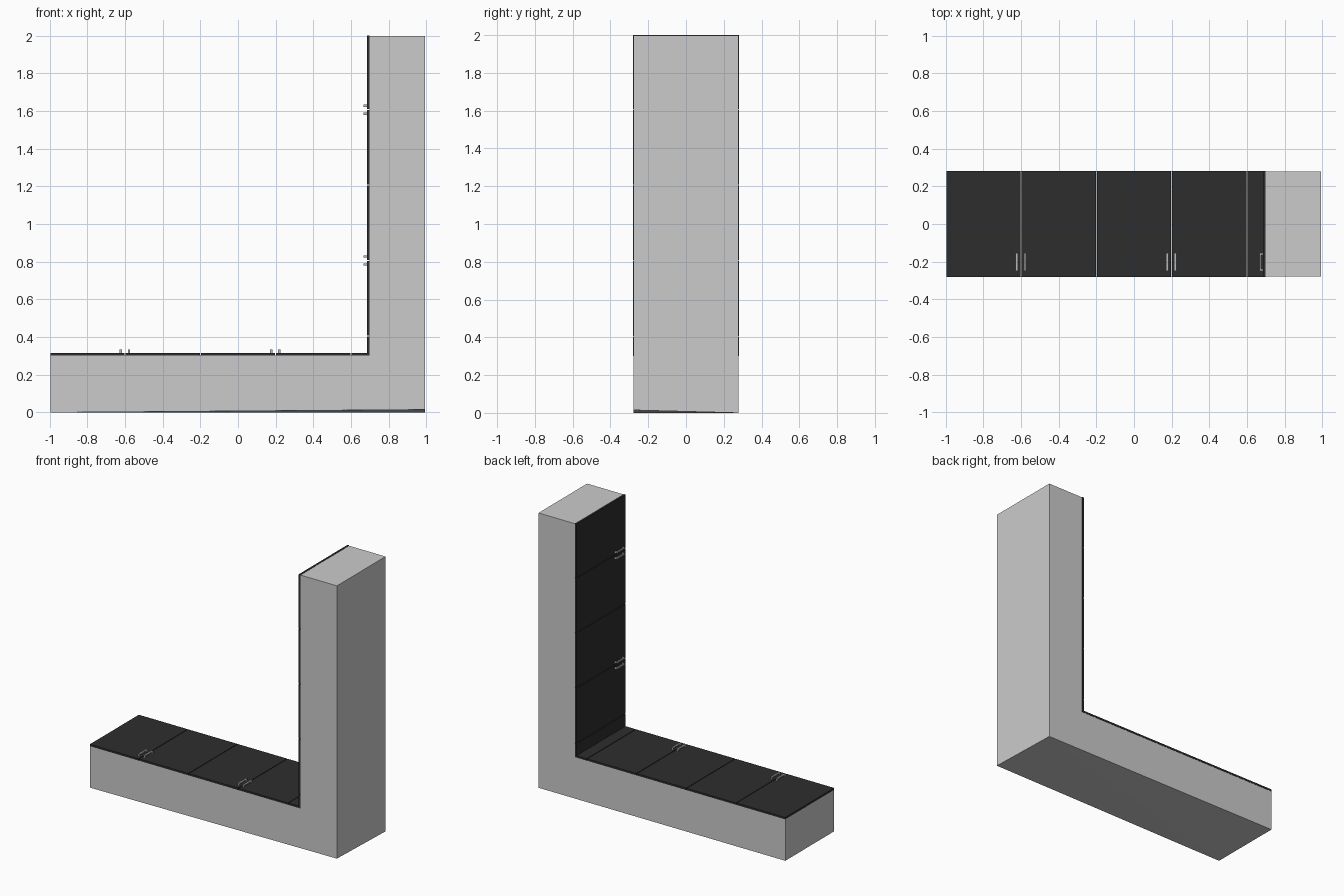
import bpy, bmesh
from mathutils import Vector

if "Cube" in bpy.data.objects:
    bpy.data.objects.remove(bpy.data.objects["Cube"])


def material(name, value):
    m = bpy.data.materials.new(name)
    m.diffuse_color = (value, value, value, 1)
    m.use_nodes = True
    m.node_tree.nodes["Principled BSDF"].inputs["Base Color"].default_value = m.diffuse_color
    return m


LIGHT = material("light grey body", 0.6)
DARK = material("charcoal doors", 0.027)
METAL = material("handle metal", 0.5)


def finish(bm, name, mat):
    bmesh.ops.recalc_face_normals(bm, faces=bm.faces[:])
    mesh = bpy.data.meshes.new(name)
    bm.to_mesh(mesh)
    bm.free()
    mesh.materials.append(mat)
    ob = bpy.data.objects.new(name, mesh)
    bpy.context.collection.objects.link(ob)
    return ob


def add_box(bm, lo, hi):
    lo, hi = Vector(lo), Vector(hi)
    verts = bmesh.ops.create_cube(bm, size=1)["verts"]
    for v in verts:
        v.co = Vector((v.co[i] * (hi[i] - lo[i]) + (lo[i] + hi[i]) / 2 for i in range(3)))


def box(name, lo, hi, mat):
    bm = bmesh.new()
    add_box(bm, lo, hi)
    return finish(bm, name, mat)


# L-shaped cabinet body, extruded from its front profile
X0, X1, HALF = -0.994, 0.991, 0.279
INNER, SEAT = 0.698, 0.302
profile = [(X0, 0), (X1, 0), (X1, 1.998), (INNER, 1.998), (INNER, SEAT), (X0, SEAT)]
bm = bmesh.new()
front = [bm.verts.new((x, -HALF, z)) for x, z in profile]
back = [bm.verts.new((x, HALF, z)) for x, z in profile]
front[1].co.z = 0.015          # outer front corner stands slightly off the floor
bm.faces.new(front)
bm.faces.new(back[::-1])
for i in range(1, 6):
    j = (i + 1) % 6
    bm.faces.new((front[i], front[j], back[j], back[i]))
bm.faces.new((front[0], front[1], back[1]))
bm.faces.new((front[0], back[1], back[0]))
finish(bm, "cabinet_body", LIGHT)

# Door panels on both runs
T, D, GAP = 0.014, 0.281, 0.0025
cuts_x = [-0.997, -0.6, -0.2, 0.2, 0.6, INNER - T]
for i, (a, b) in enumerate(zip(cuts_x, cuts_x[1:])):
    box(f"base_door_{i + 1}", (a + GAP, -D, SEAT),
        (b - (GAP if i < 4 else 0), D, SEAT + T), DARK)
cuts_z = [SEAT, 0.405, 0.807, 1.207, 1.607, 2.0]
for i, (a, b) in enumerate(zip(cuts_z, cuts_z[1:])):
    box(f"column_door_{i + 1}", (INNER - T, -D, a + (GAP if i else 0)),
        (INNER, D, b - (GAP if i < 4 else 0)), DARK)


# Bar handles: two posts and a bar, out = distance from the door face
def handle(name, pos, upright):
    bm = bmesh.new()
    w = 0.006
    for y0, y1, h0, h1 in ((-0.25, -0.155, 0.009, 0.017),
                           (-0.25, -0.24, 0, 0.009), (-0.165, -0.155, 0, 0.009)):
        if upright:
            f = INNER - T
            add_box(bm, (f - h1, y0, pos - w), (f - h0, y1, pos + w))
        else:
            f = SEAT + T
            add_box(bm, (pos - w, y0, f + h0), (pos + w, y1, f + h1))
    finish(bm, name, METAL)


for i, p in enumerate((-0.622, -0.579, 0.177, 0.219)):
    handle(f"base_handle_{i + 1}", p, False)
for i, p in enumerate((0.785, 0.828, 1.585, 1.628)):
    handle(f"column_handle_{i + 1}", p, True)
